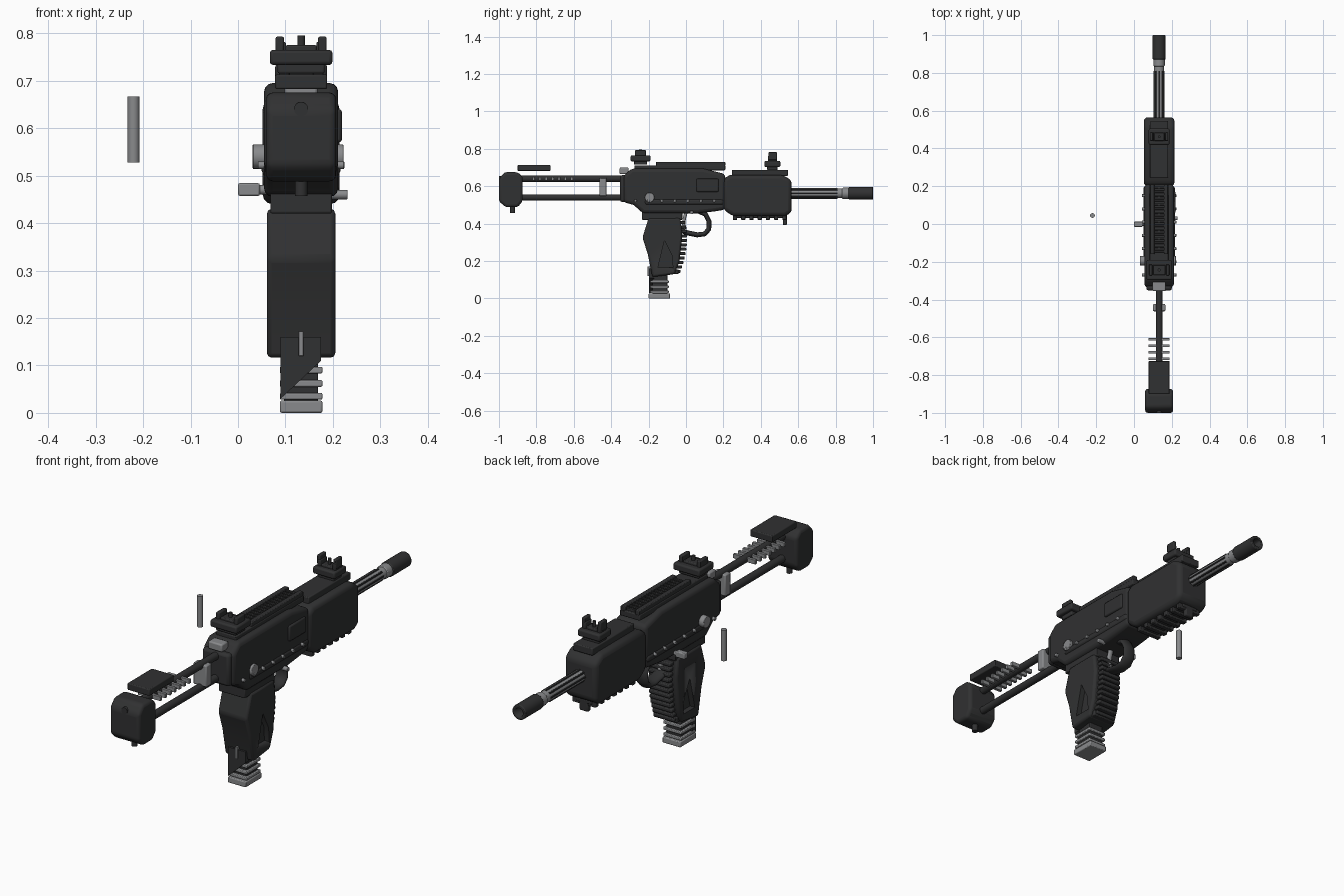
import bpy, math
from mathutils import Vector

if "Cube" in bpy.data.objects:
    bpy.data.objects.remove(bpy.data.objects["Cube"])

CX = 0.133  # weapon centre line


def material(name, v):
    m = bpy.data.materials.new(name)
    m.diffuse_color = (v, v * 1.02, v * 1.05, 1)
    m.use_nodes = True
    m.node_tree.nodes["Principled BSDF"].inputs["Base Color"].default_value = m.diffuse_color
    return m


DARK, STEEL = material("dark_polymer", 0.03), material("steel", 0.25)


def finish(o, mat, bevel, seg=2):
    o.data.materials.append(mat)
    if bevel:
        b = o.modifiers.new("bevel", 'BEVEL')
        b.width, b.segments, b.limit_method = bevel, seg, 'ANGLE'
        b.angle_limit = math.radians(30)
    bpy.ops.object.select_all(action='DESELECT')
    o.select_set(True)
    bpy.context.view_layer.objects.active = o
    bpy.ops.object.shade_smooth_by_angle(angle=math.radians(35))
    return o


def prism(name, pts, x0, x1, mat=DARK, bevel=0.006, seg=2):
    """Extrude a (y, z) side profile from x0 to x1."""
    n = len(pts)
    verts = [(x, y, z) for x in (x0, x1) for y, z in pts]
    faces = [tuple(range(n))[::-1], tuple(range(n, 2 * n))]
    faces += [(i, (i + 1) % n, n + (i + 1) % n, n + i) for i in range(n)]
    me = bpy.data.meshes.new(name)
    me.from_pydata(verts, [], faces)
    area = sum(pts[i][0] * pts[(i + 1) % n][1] - pts[(i + 1) % n][0] * pts[i][1] for i in range(n))
    if area < 0:
        me.flip_normals()
    me.update()
    o = bpy.data.objects.new(name, me)
    bpy.context.collection.objects.link(o)
    return finish(o, mat, bevel, seg)


def box(name, x, y, z, mat=DARK, bevel=0.004, seg=2):
    return prism(name, [(y[0], z[0]), (y[1], z[0]), (y[1], z[1]), (y[0], z[1])], x[0], x[1], mat, bevel, seg)


def mid(w):
    return (CX - w, CX + w)


def rod(name, a, b, r, mat=DARK, sides=20, bevel=0.0):
    a, b = Vector(a), Vector(b)
    bpy.ops.mesh.primitive_cylinder_add(vertices=sides, radius=r, depth=(b - a).length, location=(a + b) / 2)
    o = bpy.context.object
    o.name = name
    o.rotation_euler = (b - a).to_track_quat('Z', 'Y').to_euler()
    return finish(o, mat, bevel)


def tube(name, path, r, mat=DARK, flat=1.0):
    c = bpy.data.curves.new(name, 'CURVE')
    c.dimensions, c.bevel_depth, c.bevel_resolution = '3D', r, 3
    s = c.splines.new('POLY')
    s.points.add(len(path) - 1)
    for p, (y, z) in zip(s.points, path):
        p.co = (0, y, z, 1)
    o = bpy.data.objects.new(name, c)
    bpy.context.collection.objects.link(o)
    o.location.x, o.scale.x = CX, flat
    c.use_fill_caps = True
    c.materials.append(mat)
    return o


# Receiver and handguard bodies
prism("receiver", [(-0.335, 0.655), (-0.29, 0.695), (0.09, 0.695), (0.21, 0.665), (0.21, 0.475), (0.15, 0.465),
                   (0.06, 0.455), (-0.23, 0.455), (-0.28, 0.5), (-0.335, 0.515)], *mid(0.078), bevel=0.018, seg=3)
box("receiver_lower_band", mid(0.083), (-0.22, 0.2), (0.50, 0.53), bevel=0.01)
prism("handguard", [(0.2, 0.64), (0.235, 0.66), (0.52, 0.66), (0.565, 0.63), (0.565, 0.46), (0.53, 0.44),
                    (0.25, 0.44), (0.2, 0.475)], *mid(0.081), bevel=0.02, seg=3)
box("receiver_end_plate", mid(0.068), (-0.352, -0.30), (0.515, 0.66), bevel=0.012)
box("stock_latch", mid(0.035), (-0.355, -0.307), (0.665, 0.70), STEEL, 0.006)

# Top rails
box("upper_rail", mid(0.05), (-0.275, 0.21), (0.685, 0.712))
for s in (-1, 1):
    box("upper_rail_lip", (CX + s * 0.036 - 0.011, CX + s * 0.036 + 0.011), (-0.16, 0.21), (0.708, 0.73), bevel=0.003)
for i in range(16):
    y = -0.15 + i * 0.0225
    box("upper_rail_tooth", mid(0.027), (y, y + 0.012), (0.708, 0.724), bevel=0.002, seg=1)
box("handguard_rail", mid(0.048), (0.245, 0.545), (0.655, 0.688))

# Sights: shared stepped base with two ears and a centre post
def sight(name, y, z, half, length):
    box(name + "_foot", mid(half * 0.75), (y - length * 0.65, y + length * 0.65), (z, z + 0.022))
    box(name + "_base", mid(half), (y - length, y + length), (z + 0.018, z + 0.05), bevel=0.007)
    for s in (-1, 1):
        e = CX + s * half * 0.68
        box(name + "_ear", (e - 0.009, e + 0.009), (y - length * 0.55, y + length * 0.55), (z + 0.045, z + 0.066 + 0.012))
    box(name + "_bridge", mid(half * 0.5), (y - length * 0.5, y + length * 0.5), (z + 0.045, z + 0.06))


sight("rear_sight", -0.243, 0.715, 0.066, 0.053)
rod("rear_sight_post", (CX, -0.243, 0.76), (CX, -0.243, 0.795), 0.008)
sight("front_sight", 0.462, 0.685, 0.055, 0.043)
for s in (-1, 1):
    box("front_sight_wing", (CX + s * 0.04 - 0.008, CX + s * 0.04 + 0.008), (0.44, 0.486), (0.74, 0.782))
rod("front_sight_post", (CX, 0.462, 0.735), (CX, 0.462, 0.77), 0.007)

# Barrel and hollow muzzle
Z = 0.562
rod("barrel", (CX, 0.5, Z), (CX, 0.84, Z), 0.026, STEEL, 24)
for i in range(8):
    a = i * math.pi / 4
    dx, dz = 0.024 * math.cos(a), 0.024 * math.sin(a)
    rod("barrel_flute", (CX + dx, 0.565, Z + dz), (CX + dx, 0.81, Z + dz), 0.005, DARK, 8)
rod("muzzle_collar", (CX, 0.835, Z), (CX, 0.875, Z), 0.030, STEEL, 24, 0.004)
muzzle = rod("muzzle", (CX, 0.87, Z), (CX, 1.0, Z), 0.034, DARK, 24, 0.004)
bore = rod("bore_cutter", (CX, 0.95, Z), (CX, 1.05, Z), 0.02, STEEL, 20)


def cut(target, cutter):
    m = target.modifiers.new("cut", 'BOOLEAN')
    m.operation, m.object = 'DIFFERENCE', cutter
    cutter.hide_render = True
    cutter.hide_set(True)


cut(muzzle, bore)

# Lower rail on the handguard
box("lower_rail", mid(0.04), (0.25, 0.54), (0.43, 0.446))
for i in range(7):
    y = 0.262 + i * 0.044
    box("lower_rail_tooth", mid(0.058), (y - 0.011, y + 0.011), (0.42, 0.444), bevel=0.003)
box("sling_stud", mid(0.022), (0.518, 0.54), (0.392, 0.44), bevel=0.006)

# Stock: twin rods, spacers, cheek rest and butt pad
for z in (0.64, 0.54):
    rod("stock_rod", (CX, -0.9, z), (CX, -0.32, z), 0.017)
for i in range(7):
    y = -0.815 + i * 0.034
    box("stock_notch", mid(0.056), (y - 0.007, y + 0.007), (0.63, 0.65), STEEL, 0.002)
box("cheek_rest", mid(0.055), (-0.9, -0.725), (0.682, 0.713))
box("stock_clamp", mid(0.033), (-0.462, -0.424), (0.548, 0.645), STEEL, 0.005)
prism("butt_pad", [(-1, 0.64), (-0.97, 0.675), (-0.9, 0.675), (-0.873, 0.65), (-0.873, 0.52), (-0.9, 0.488),
                   (-0.965, 0.488), (-1, 0.52)], *mid(0.074), bevel=0.014, seg=3)
rod("butt_stud", (CX, -1.0, 0.64), (CX, -0.97, 0.64), 0.015)
rod("butt_sling_stud", (CX, -0.927, 0.457), (CX, -0.927, 0.5), 0.013)

# Grip with recessed sides, finger ridges and collar
box("grip_collar", mid(0.065), (-0.235, -0.02), (0.42, 0.465))
grip = prism("grip", [(-0.2, 0.43), (-0.03, 0.43), (-0.02, 0.34), (-0.035, 0.2), (-0.06, 0.13), (-0.18, 0.115),
                      (-0.205, 0.24), (-0.233, 0.325)], *mid(0.072), bevel=0.01)
for s in (-1, 1):
    x = CX + s * 0.078
    c = prism("grip_recess_cutter", [(-0.15, 0.165), (-0.115, 0.31), (-0.075, 0.23), (-0.07, 0.165)],
              x - 0.03, x + 0.03, bevel=0)
    cut(grip, c)
for i in range(12):
    t = i / 11
    z = 0.405 - 0.26 * t
    y = -0.012 + 0.012 * math.sin(t * math.pi) - 0.028 * t * t
    box("grip_ridge", mid(0.052), (y - 0.03, y + 0.01), (z - 0.008, z + 0.008), bevel=0.004)
box("grip_toe", mid(0.058), (-0.16, -0.04), (0.13, 0.155))

# Magazine: slanted core, ribs and floor plate
o = prism("magazine_core", [(-0.18, 0.02), (-0.1, 0.02), (-0.1, 0.17), (-0.18, 0.17)], *mid(0.036), bevel=0.003)
for z in (0.035, 0.062, 0.09):
    box("magazine_rib", mid(0.045), (-0.192, -0.092), (z - 0.007, z + 0.007), STEEL, 0.003)
box("magazine_floor", mid(0.045), (-0.2, -0.085), (0, 0.026), STEEL, 0.004)
me = bpy.data.meshes.new("magazine_spine")
me.from_pydata([(x, y, z) for y in (-0.198, -0.17) for x, z in
                ((0.09, 0.03), (0.175, 0.11), (0.175, 0.16), (0.09, 0.16))], [],
               [(0, 1, 2, 3), (7, 6, 5, 4), (0, 4, 5, 1), (1, 5, 6, 2), (2, 6, 7, 3), (3, 7, 4, 0)])
spine = bpy.data.objects.new("magazine_spine", me)
bpy.context.collection.objects.link(spine)
finish(spine, DARK, 0)
box("magazine_key", mid(0.005), (-0.205, -0.19), (0.12, 0.172), STEEL, 0.001)

# Trigger and guard
tube("trigger_guard", [(0.07, 0.465), (0.105, 0.45), (0.124, 0.41), (0.122, 0.37), (0.1, 0.345), (0.06, 0.34),
                       (0.01, 0.35), (-0.03, 0.365)], 0.014, DARK, 2.2)
tube("trigger", [(0.0, 0.46), (-0.008, 0.43), (-0.014, 0.40), (-0.004, 0.37)], 0.009, STEEL, 1.4)

# Rivets, pins and controls on both sides
for s in (-1, 1):
    def side(name, y, z, r, d, mat=STEEL, sides=12):
        rod(name, (CX + s * 0.06, y, z), (CX + s * d, y, z), r, mat, sides, 0.002)
    for i in range(7):
        side("rivet", -0.27 + i * 0.07, 0.522, 0.008, 0.091)
    side("pivot_pin", -0.195, 0.54, 0.026, 0.089 if s > 0 else 0.102, STEEL, 20)
    side("lower_pin", 0.03 if s > 0 else 0.0, 0.46 if s > 0 else 0.47, 0.01, 0.098)
box("selector_lever", (0.0, 0.046), (-0.015, 0.012), (0.457, 0.484), STEEL)
rod("selector_shaft", (0.04, 0, 0.47), (0.08, 0, 0.47), 0.008, STEEL, 12)
box("ejection_port", (0.2, 0.219), (0.056, 0.174), (0.57, 0.64), DARK, 0.006)

# Detached charging pin beside the body
rod("loose_pin", (-0.22, 0.045, 0.528), (-0.22, 0.045, 0.667), 0.0125, STEEL, 16)
